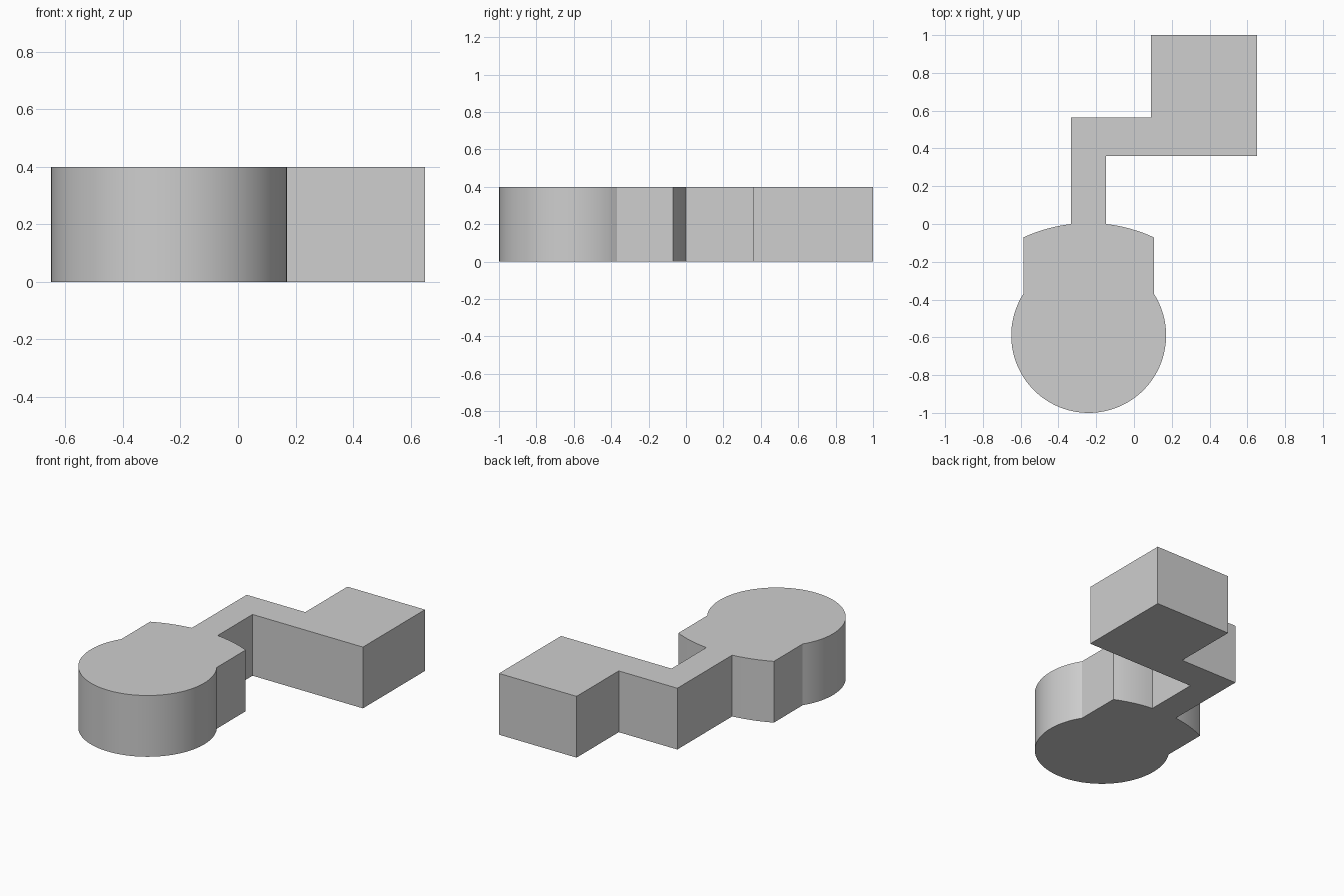
import bpy
import bmesh
from math import asin, cos, sin, pi, radians, sqrt

cube = bpy.data.objects.get("Cube")
if cube:
    bpy.data.objects.remove(cube, do_unlink=True)

HEIGHT = 0.4
AXIS_X = -0.24          # centre line of the round chamber
HALF_NECK = 0.345       # half width of the chamber's straight neck
HALF_HALL = 0.093       # half width of the passage
R, CENTRE_Y = 0.41, -0.59
CAP_R, CAP_Y = 0.825, -0.82


def arc(cy, radius, start, end, steps):
    """Points along an arc centred on the chamber axis."""
    angles = [start + (end - start) * i / steps for i in range(steps + 1)]
    return [(AXIS_X + radius * cos(a), cy + radius * sin(a)) for a in angles]


# Round chamber wall, counterclockwise from the left neck to the right neck
neck = pi - asin(sqrt(R**2 - HALF_NECK**2) / R)
outline = arc(CENTRE_Y, R, neck, 3 * pi - neck, 64)

# Bowed back wall, right of the passage
outer, inner = asin(HALF_NECK / CAP_R), asin(HALF_HALL / CAP_R)
outline += arc(CAP_Y, CAP_R, pi / 2 - outer, pi / 2 - inner, 8)

# Bent passage and square room
outline += [(-0.147, 0.36), (0.65, 0.36), (0.65, 1.0),
            (0.09, 1.0), (0.09, 0.565), (-0.333, 0.565)]

# Bowed back wall, left of the passage
outline += arc(CAP_Y, CAP_R, pi / 2 + inner, pi / 2 + outer, 8)

# Extrude the outline into a solid
bm = bmesh.new()
base = bm.faces.new([bm.verts.new((x, y, 0)) for x, y in outline])
top = bmesh.ops.extrude_face_region(bm, geom=[base], use_keep_orig=True)
raised = [v for v in top["geom"] if isinstance(v, bmesh.types.BMVert)]
bmesh.ops.translate(bm, verts=raised, vec=(0, 0, HEIGHT))
bmesh.ops.recalc_face_normals(bm, faces=bm.faces)
mesh = bpy.data.meshes.new("chambers_and_passage")
bm.to_mesh(mesh)
bm.free()

# Plain grey material
grey = bpy.data.materials.new("light grey")
grey.use_nodes = True
colour = (0.62, 0.62, 0.62, 1)
grey.diffuse_color = colour
grey.node_tree.nodes["Principled BSDF"].inputs["Base Color"].default_value = colour
mesh.materials.append(grey)

solid = bpy.data.objects.new("chambers_and_passage", mesh)
bpy.context.collection.objects.link(solid)
bpy.ops.object.select_all(action="DESELECT")
solid.select_set(True)
bpy.context.view_layer.objects.active = solid
bpy.ops.object.shade_smooth_by_angle(angle=radians(20))
